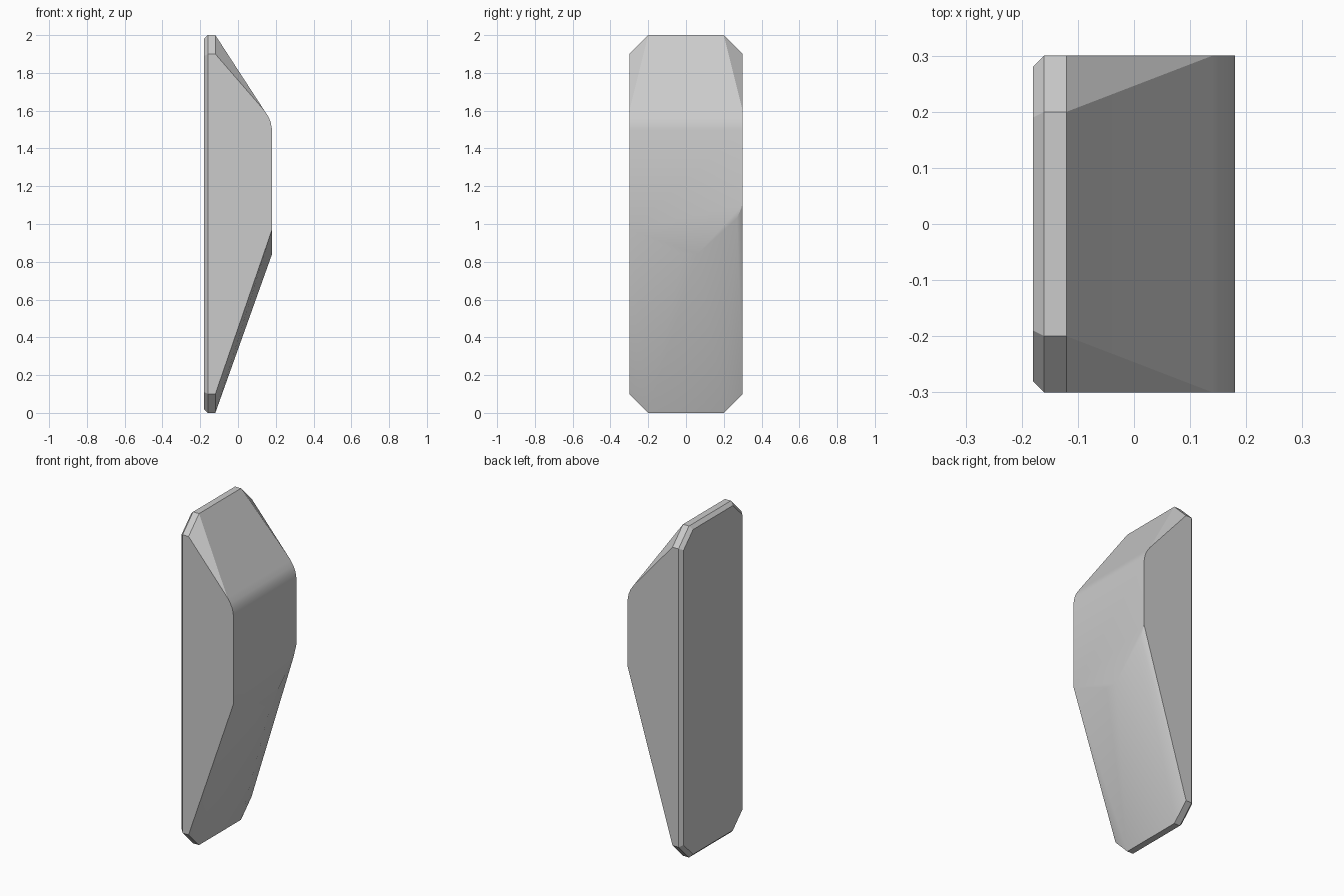
import bpy
import bmesh

cube = bpy.data.objects.get("Cube")
if cube:
    bpy.data.objects.remove(cube, do_unlink=True)

grey = bpy.data.materials.new("plain_grey")
grey.use_nodes = True
colour = (0.6, 0.6, 0.6, 1)
grey.diffuse_color = colour
grey.node_tree.nodes["Principled BSDF"].inputs["Base Color"].default_value = colour

bm = bmesh.new()


def ring(x, inset):
    """Clipped-corner outline, running from the lower front corner round the bottom."""
    w, c, lo, hi = 0.3 - inset, 0.2 - inset / 2, inset, 2 - inset
    k = w - c
    outline = [(-w, lo + k), (-c, lo), (c, lo), (w, lo + k),
               (w, hi - k), (c, hi), (-c, hi), (-w, hi - k)]
    return [bm.verts.new((x, y, z)) for y, z in outline]


def strip(a, b):
    for i in range(len(a)):
        j = (i + 1) % len(a)
        bm.faces.new((a[i], a[j], b[j], b[i]))


# Backing plate with a bevelled rear edge
rear, mid, rim = ring(-0.18, 0.02), ring(-0.16, 0), ring(-0.12, 0)
bm.faces.new(rear)
strip(rear, mid)
strip(mid, rim)

# Rounded shoulder, one profile on each side
shoulder = [(0.14, 1.6), (0.16, 1.57), (0.173, 1.54), (0.18, 1.5)]
front = [bm.verts.new((x, -0.3, z)) for x, z in shoulder]
back = [bm.verts.new((x, 0.3, z)) for x, z in shoulder]
for i in range(len(shoulder) - 1):
    bm.faces.new((front[i], front[i + 1], back[i + 1], back[i]))

# Upper slope and its clipped corners
bm.faces.new((rim[5], rim[6], front[0], back[0]))
bm.faces.new((rim[4], rim[5], back[0]))
bm.faces.new((rim[6], rim[7], front[0]))

# Outer face ending in an uneven lower edge
edge = [(-0.3, 0.97), (-0.02, 0.84), (0.06, 0.84), (0.27, 1.03), (0.3, 1.1)]
low = [bm.verts.new((0.18, y, z)) for y, z in edge]
bm.faces.new([front[-1]] + low + [back[-1]])

# Lower slope facets
for f in ((rim[0], rim[1], low[0]), (low[0], rim[1], low[1]),
          (rim[1], rim[2], low[2], low[1]), (rim[2], low[3], low[2]),
          (rim[2], rim[3], low[3]), (rim[3], low[4], low[3])):
    bm.faces.new(f)

# Flat sides
bm.faces.new([rim[0], low[0]] + front[::-1] + [rim[7]])
bm.faces.new([rim[3], low[4]] + back[::-1] + [rim[4]])
bmesh.ops.recalc_face_normals(bm, faces=bm.faces)

mesh = bpy.data.meshes.new("wall_panel")
bm.to_mesh(mesh)
bm.free()
mesh.materials.append(grey)
panel = bpy.data.objects.new("wall_panel", mesh)
bpy.context.collection.objects.link(panel)

# Soft shoulder and lower slope, crisp outer edges
bpy.ops.object.select_all(action="DESELECT")
panel.select_set(True)
bpy.context.view_layer.objects.active = panel
bpy.ops.object.shade_smooth_by_angle(angle=0.52)
